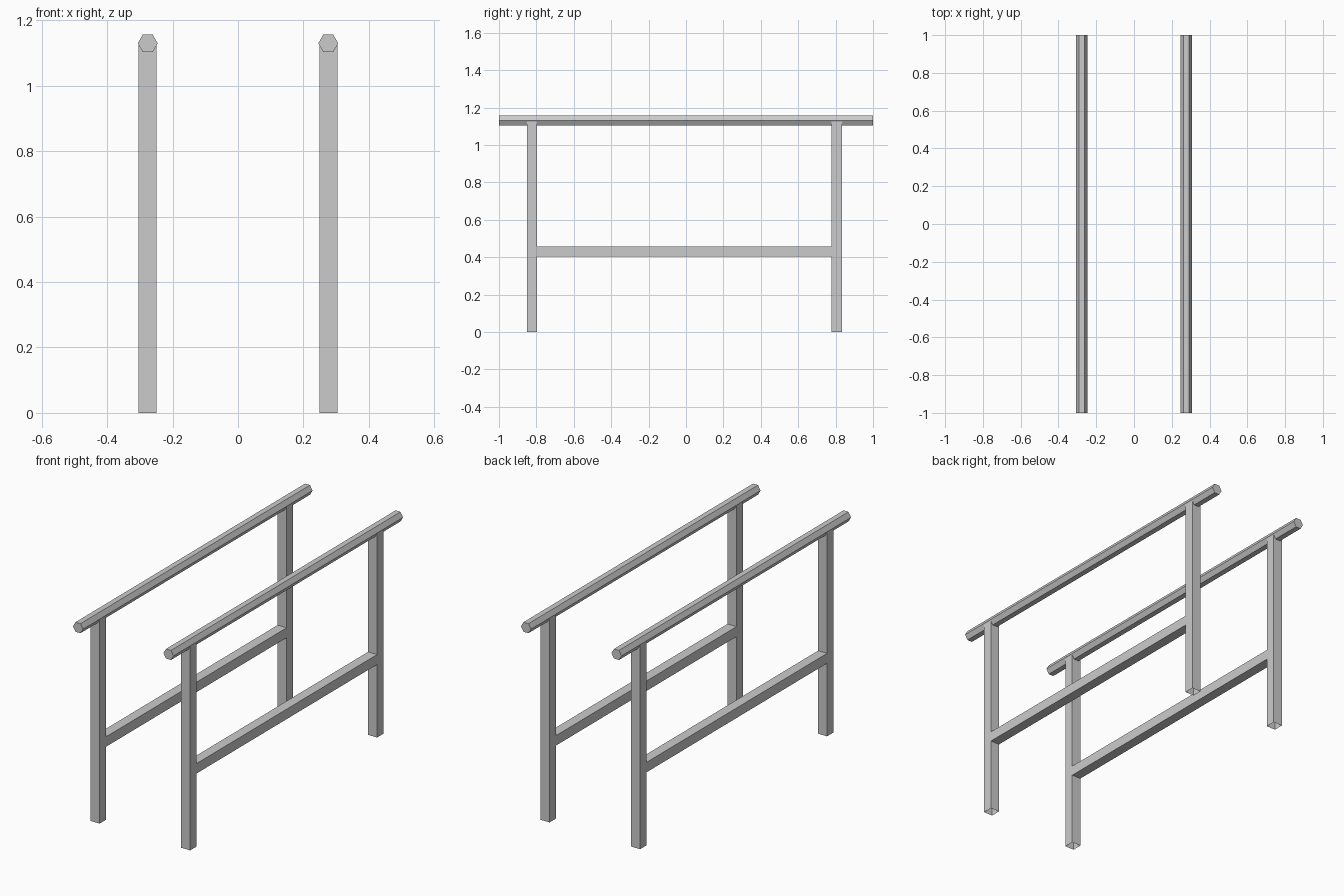
import bpy, bmesh
from math import cos, sin, pi
from mathutils import Vector

if "Cube" in bpy.data.objects:
    bpy.data.objects.remove(bpy.data.objects["Cube"])

X = 0.276      # side offset of each rail
H = 0.0275     # half width of the square tubes


def tube(name, section, step, caps=False):
    """Sweep a closed section along a straight step."""
    bm = bmesh.new()
    a = [bm.verts.new(p) for p in section]
    b = [bm.verts.new(Vector(p) + Vector(step)) for p in section]
    n = len(a)
    for i in range(n):
        j = (i + 1) % n
        bm.faces.new((a[i], a[j], b[j], b[i]))
    if caps:
        bm.faces.new(a[::-1])
        bm.faces.new(b)
    bmesh.ops.recalc_face_normals(bm, faces=bm.faces)
    # open tubes: make sure the faces point away from the axis
    centre = sum((v.co for v in bm.verts), Vector()) / len(bm.verts)
    f = bm.faces[0]
    f.normal_update()
    if f.normal.dot(f.calc_center_median() - centre) < 0:
        bmesh.ops.reverse_faces(bm, faces=bm.faces)
    mesh = bpy.data.meshes.new(name)
    bm.to_mesh(mesh)
    bm.free()
    ob = bpy.data.objects.new(name, mesh)
    bpy.context.collection.objects.link(ob)
    return ob


SQUARE = [(-H, -H), (H, -H), (H, H), (-H, H)]
HEXAGON = [(0.0305 * cos(i * pi / 3), 0.0305 * sin(i * pi / 3)) for i in range(6)]
POSTS = {"front": -0.823, "back": 0.806}

for side, x in (("left", -X), ("right", X)):
    # open-ended square posts, tops hidden inside the handrail
    for end, y in POSTS.items():
        tube(f"{side}_{end}_post", [(x + u, y + v, 0) for u, v in SQUARE], (0, 0, 1.127))
    # lower crossbar between the posts
    y0, y1 = POSTS["front"] + H, POSTS["back"] - H
    tube(f"{side}_crossbar", [(x + u, y0, 0.43 + v) for u, v in SQUARE], (0, y1 - y0, 0))
    # six-sided handrail
    tube(f"{side}_handrail", [(x + u, -1, 1.13 + v) for u, v in HEXAGON], (0, 2, 0), True)
